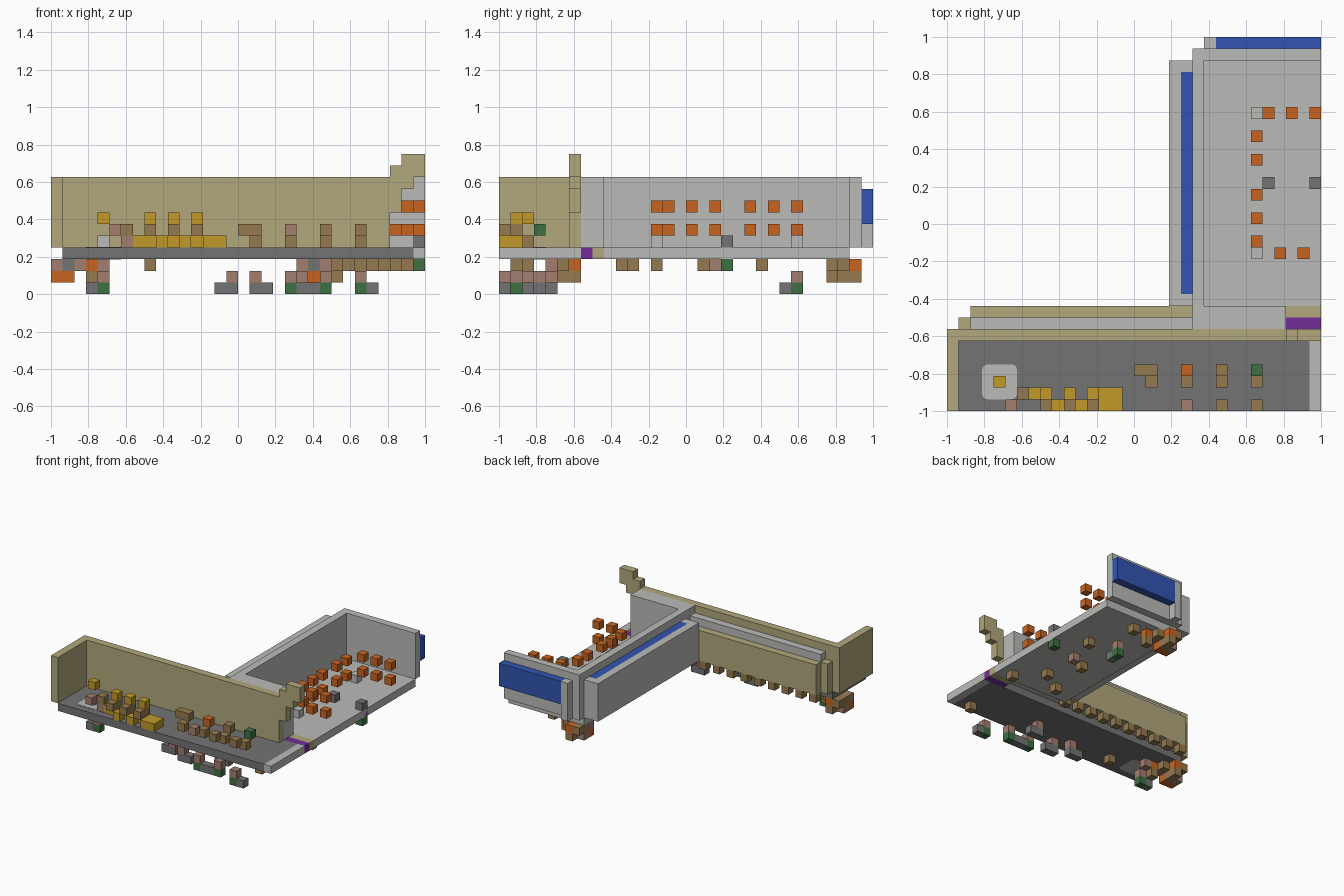
import bpy
import bmesh
from mathutils import Vector

if "Cube" in bpy.data.objects:
    bpy.data.objects.remove(bpy.data.objects["Cube"], do_unlink=True)

UNIT = 1 / 16          # one building block
HALF = 16              # half the plan size in blocks


def material(name, *rgb):
    linear = [((c / 255 + 0.055) / 1.055) ** 2.4 for c in rgb] + [1]
    mat = bpy.data.materials.new(name)
    mat.use_nodes = True
    mat.diffuse_color = linear
    mat.node_tree.nodes["Principled BSDF"].inputs["Base Color"].default_value = linear
    return mat


olive = material("olive wall", 178, 168, 124)
light = material("light grey", 187, 187, 185)
dark = material("dark grey", 116, 116, 116)
blue = material("blue", 50, 85, 178)
orange = material("orange", 200, 100, 32)
purple = material("purple", 114, 44, 152)
brown = material("brown", 150, 122, 78)
pink = material("dusty pink", 162, 126, 110)
yellow = material("yellow", 194, 154, 42)
green = material("green", 62, 112, 66)


def add_box(bm, low, high):
    low, high = Vector(low), Vector(high)
    made = bmesh.ops.create_cube(bm, size=1)["verts"]
    bmesh.ops.scale(bm, vec=(high - low) * UNIT, verts=made)
    mid = (low + high) / 2 - Vector((HALF, HALF, 0))
    bmesh.ops.translate(bm, vec=mid * UNIT, verts=made)


def finish(name, mat, bm):
    mesh = bpy.data.meshes.new(name)
    bm.to_mesh(mesh)
    bm.free()
    mesh.materials.append(mat)
    obj = bpy.data.objects.new(name, mesh)
    bpy.context.collection.objects.link(obj)
    return obj


def box(name, mat, x, y, z):
    """One block given by its ranges along each axis."""
    bm = bmesh.new()
    add_box(bm, *zip(x, y, z))
    return finish(name, mat, bm)


def cubes(name, mat, cells):
    """A group of single blocks."""
    bm = bmesh.new()
    for cell in cells:
        add_box(bm, cell, [c + 1 for c in cell])
    return finish(name, mat, bm)


# Front hall: floor, edge strip, walls and stepped arch
box("front_floor", dark, (1, 31), (0, 7), (3, 4))
box("floor_edge", light, (31, 32), (0, 7), (3, 4))
box("front_wall", olive, (0, 29), (6, 7), (4, 10))
box("end_wall", olive, (0, 1), (0, 6), (4, 10))
box("arch_foot", olive, (29, 30), (6, 7), (7, 11))
box("arch_middle", olive, (30, 31), (6, 7), (9, 12))
box("arch_top", olive, (31, 32), (6, 7), (10, 12))

# Ledge behind the front wall with dentils below
box("ledge_end", olive, (1, 2), (7, 8), (4, 8))
box("ledge", olive, (2, 21), (8, 9), (4, 8))
box("ledge_strip", light, (2, 21), (7, 8), (4, 9))
cubes("dentils", brown, [(i, 8, 3) for i in range(2, 21, 2)])

# Threshold between the rooms
box("threshold", purple, (29, 32), (7, 8), (3, 4))
box("threshold_border", olive, (29, 32), (8, 9), (3, 4))

# Rear hall: floor and walls
box("rear_floor", light, (21, 32), (9, 30), (3, 4))
box("shared_wall", light, (21, 29), (7, 9), (4, 10))
box("side_wall", light, (21, 22), (9, 31), (4, 10))
box("back_wall", light, (22, 32), (30, 31), (4, 10))

# Side box with sunken blue panel
box("side_lip", light, (19, 20), (9, 30), (4, 9))
box("side_panel", blue, (20, 21), (10, 29), (6, 9))
box("side_panel_base", light, (20, 21), (10, 29), (4, 6))
for name, y in (("side_cap_front", 9), ("side_cap_back", 29)):
    box(name, light, (20, 21), (y, y + 1), (4, 9))

# Sign on the back wall
box("back_sign", blue, (23, 32), (31, 32), (6, 9))
box("back_sign_post", light, (22, 23), (31, 32), (4, 9))

# Rounded pad set in the front floor
pad = box("round_pad", light, (3, 6), (1, 4), (2.97, 4.04))
bm = bmesh.new()
bm.from_mesh(pad.data)
upright = [e for e in bm.edges if abs(e.verts[0].co.z - e.verts[1].co.z) > UNIT / 2]
bmesh.ops.bevel(bm, geom=upright, offset=UNIT / 2, segments=3, profile=0.5, affect="EDGES")
bm.to_mesh(pad.data)
bm.free()

# Lamps in the rear hall, two tiers
places = [(26, j) for j in (14, 16, 18, 21, 23)]
places += [(i, 25) for i in (27, 29, 31)] + [(i, 13) for i in (28, 30)]
cubes("lamps", orange, [(i, j, k) for i, j in places for k in (5, 7)])
cubes("lamp_feet", light, [(26, j, 4) for j in (13, 25)])
cubes("rear_stools", dark, [(i, 19, 4) for i in (27, 31)])
cubes("side_marker", purple, [(31, 19, 3)])
cubes("side_marker_foot", green, [(31, 19, 2)])

# Yellow group on the front floor
seated = (8, 10, 12)
cubes("yellow_heads", yellow, [(i, 1, 6) for i in seated] + [(4, 2, 6)])
cubes("seated_bodies", brown, [(i, j, 5) for i in seated for j in (0, 1)] + [(6, 1, 5)])
cubes("yellow_seats", yellow, [(i, 1, 4) for i in (7, 8, 10, 12)] + [(9, 0, 4), (11, 0, 4)])
box("yellow_bench", yellow, (13, 15), (0, 2), (4, 5))
cubes("pad_post", light, [(4, 2, 4)])
cubes("pink_blocks", pink, [(5, 0, 5), (6, 1, 4)])

# Rows of figures on the front floor
row = (20, 23, 26)
cubes("row_bodies", brown, [(i, 2, 4) for i in (17,) + row])
cubes("row_hands", brown, [(i, 0, 5) for i in row[1:]])
cubes("row_hand_pink", pink, [(20, 0, 5)])
cubes("row_heads", brown, [(i, 3, 5) for i in (16, 17, 23)])
cubes("row_head_orange", orange, [(20, 3, 5)])
cubes("row_head_green", green, [(26, 3, 5)])

# Figures hanging below the front floor: body, foot and side block
hanging = [(4, 3, -1, green), (15, 3, -1, dark), (17, 2, 1, dark), (20, 1, 1, green),
           (23, 1, -1, green), (26, 0, 1, green), (21, 4, 1, dark)]
for n, (i, j, side, foot) in enumerate(hanging):
    cubes(f"hanging_body_{n}", pink, [(i, j, 1)])
    cubes(f"hanging_foot_{n}", foot, [(i, j, 0)])
    cubes(f"hanging_side_{n}", dark, [(i + side, j, 0)])
cubes("hanging_arms", pink, [(4, 4, 2)])

# Figure and blocks hanging below the rear floor
cubes("rear_hanging_body", pink, [(26, 25, 1), (27, 18, 2)])
cubes("rear_hanging_foot", green, [(26, 25, 0)])
cubes("rear_hanging_side", dark, [(26, 24, 0)])
cubes("under_blocks", brown, [(8, 2, 2), (29, 1, 2), (30, 10, 2), (24, 11, 2), (27, 13, 2),
                              (28, 22, 2), (26, 28, 2), (25, 17, 2)])

# Corner clusters below each outer corner
for name, x, y in (("left_cluster", 0, 4), ("rear_cluster", 21, 28)):
    cubes(name + "_orange", orange, [(x, y, 1), (x + 1, y, 1), (x + 1, y + 2, 2), (x + 3, y, 2)])
    cubes(name + "_pink", pink, [(x, y, 2), (x + 2, y, 2), (x, y + 1, 1)])
    cubes(name + "_grey", dark, [(x + 1, y, 2)])
    cubes(name + "_brown", brown, [(x, y + 1, 2), (x, y + 2, 2), (x + 1, y + 1, 1),
                                   (x + 1, y + 2, 1), (x + 2, y + 1, 2), (x + 3, y, 1)])
